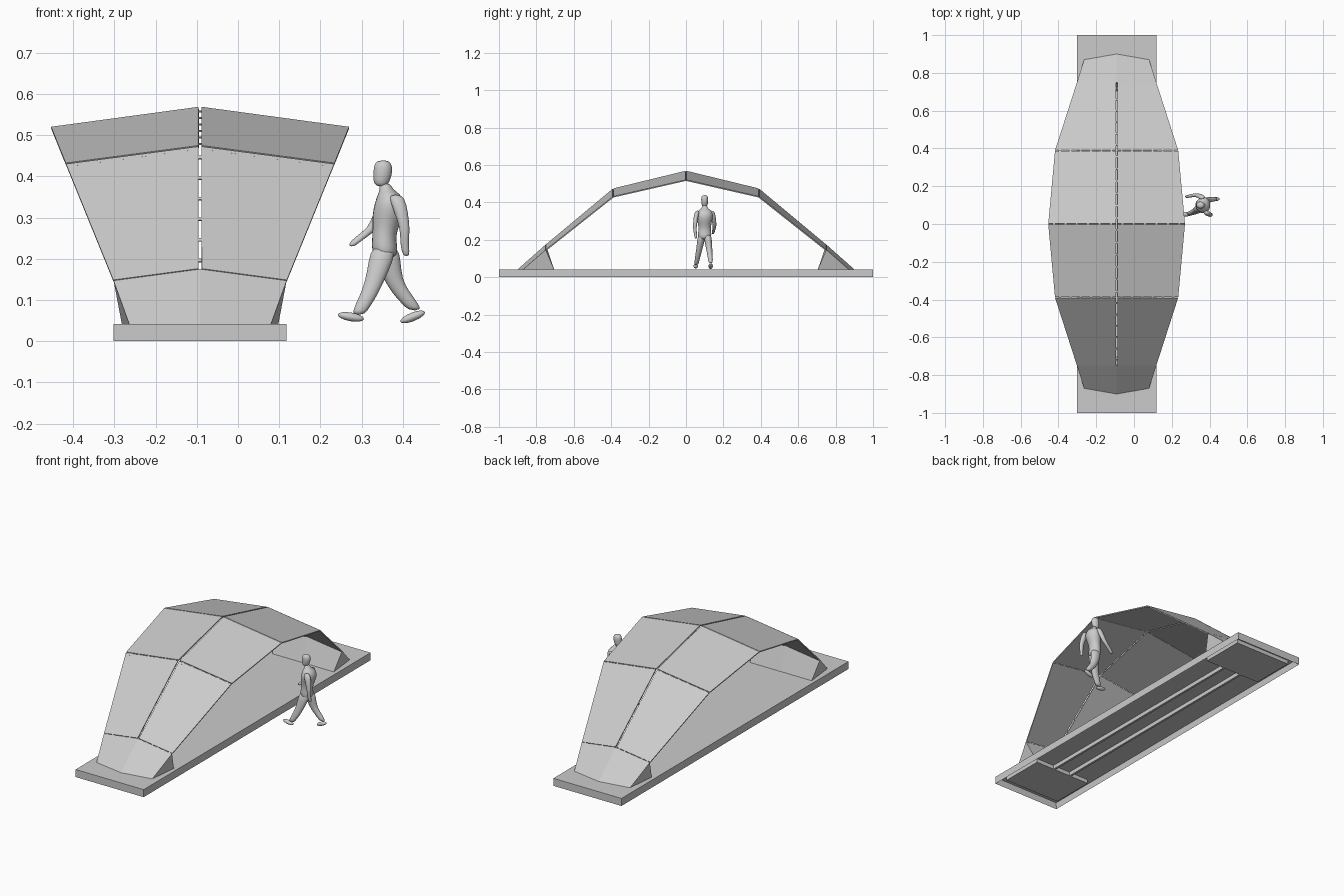
import bpy, bmesh, math
from mathutils import Vector, Matrix

if "Cube" in bpy.data.objects:
    bpy.data.objects.remove(bpy.data.objects["Cube"])

CX = -0.092          # centre line of the shelter
BASE_TOP = 0.042
# rows of the roof: y, ridge z, edge half width, edge z
ROWS = [(0.0, 0.570, 0.362, 0.521), (0.39, 0.475, 0.326, 0.432), (0.75, 0.175, 0.21, 0.147)]


def add_mesh(name, verts, faces, smooth=False):
    me = bpy.data.meshes.new(name)
    me.from_pydata([tuple(v) for v in verts], [], faces)
    bm = bmesh.new()
    bm.from_mesh(me)
    bmesh.ops.recalc_face_normals(bm, faces=bm.faces)
    for f in bm.faces:
        f.smooth = smooth
    bm.to_mesh(me)
    bm.free()
    ob = bpy.data.objects.new(name, me)
    bpy.context.collection.objects.link(ob)
    return ob


def slab(name, pts, thick):
    """Quad thickened downwards along its normal."""
    n = (pts[2] - pts[0]).cross(pts[3] - pts[1]).normalized()
    if n.z < 0:
        n = -n
    verts = pts + [p - n * thick for p in pts]
    faces = [(0, 1, 2, 3), (7, 6, 5, 4)] + [(i, (i + 1) % 4, (i + 1) % 4 + 4, i + 4) for i in range(4)]
    return add_mesh(name, verts, faces)


def box(name, x0, x1, y0, y1, z0, z1):
    return slab(name, [Vector((x0, y0, z1)), Vector((x1, y0, z1)),
                       Vector((x1, y1, z1)), Vector((x0, y1, z1))], z1 - z0)


# hollow base tray, open underneath
tray = box("base", CX - 0.21, CX + 0.21, -1, 1, 0, BASE_TOP)
bm = bmesh.new()
bm.from_mesh(tray.data)
bottom = min(bm.faces, key=lambda f: f.calc_center_median().z)
bmesh.ops.inset_region(bm, faces=[bottom], thickness=0.008)
bmesh.ops.translate(bm, verts=bottom.verts[:], vec=(0, 0, BASE_TOP - 0.008))
bm.to_mesh(tray.data)
bm.free()

# stiffeners inside the base
for s in (-1, 1):
    box("base_rail", CX + s * 0.055 - 0.006, CX + s * 0.055 + 0.006, -0.72, 0.72, 0.012, 0.036)
    y0, y1 = sorted((s * 0.70, s * 0.95))
    box("base_end_block", CX - 0.175, CX + 0.175, y0, y1, 0.012, 0.036)


def ridge(r, sy):
    return Vector((CX, sy * ROWS[r][0], ROWS[r][1]))


def edge(r, sx, sy):
    return Vector((CX + sx * ROWS[r][2], sy * ROWS[r][0], ROWS[r][3]))


def tabs(name, a, b, across, n):
    """Small connecting tabs bridging the joint from a to b."""
    d = (b - a).normalized() * 0.005
    c = across.normalized() * 0.012
    down = Vector((0, 0, -0.003))
    for i in range(n):
        p = a.lerp(b, (i + 0.5) / n) + down
        slab(name, [p - d - c, p + d - c, p + d + c, p - d + c], 0.003)


# roof panels and their joints
for sy in (-1, 1):
    for r in range(2):
        a, b = ridge(r, sy), ridge(r + 1, sy)
        for sx in (-1, 1):
            c, d = edge(r + 1, sx, sy), edge(r, sx, sy)
            t = 0.006
            pts = [a.lerp(b, t), a.lerp(b, 1 - t), d.lerp(c, 1 - t), d.lerp(c, t)]
            pts[0] = pts[0].lerp(pts[3], 0.004 / ROWS[r][2])
            pts[1] = pts[1].lerp(pts[2], 0.004 / ROWS[r + 1][2])
            slab("roof_panel", pts, 0.006)
            slope = (ridge(min(r + 2, 2), sy) - a)
            tabs("cross_joint_tab", b, c, slope, 6)
            if sy == 1 and r == 0:
                tabs("top_joint_tab", a, d, Vector((0, 1, 0)), 6)
        tabs("ridge_joint_tab", a, b, Vector((1, 0, 0)), 6)

# wedge shaped feet
for sy in (-1, 1):
    y, zr, hw, ze = ROWS[2]
    prof = []
    for x, yo, zt in ((-1, 0.87, ze), (0, 0.90, zr), (1, 0.87, ze)):
        prof += [Vector((CX + x * hw, sy * y, zt)),
                 Vector((CX + x * 0.172, sy * yo, BASE_TOP)),
                 Vector((CX + x * 0.19, sy * 0.705, BASE_TOP))]
    faces = [(0, 1, 2), (6, 8, 7)]
    for k in (0, 3):
        for i in range(3):
            j = (i + 1) % 3
            faces.append((k + i, k + j, k + 3 + j, k + 3 + i))
    add_mesh("foot", prof, faces)


def loft(name, rings, n=12):
    """Smooth body from horizontal elliptical rings (x, y, z, rx, ry)."""
    verts, faces = [], []
    for x, y, z, rx, ry in rings:
        for i in range(n):
            a = 2 * math.pi * i / n
            verts.append((x + rx * math.cos(a), y + ry * math.sin(a), z))
    for k in range(len(rings) - 1):
        for i in range(n):
            j = (i + 1) % n
            faces.append((k * n + i, k * n + j, (k + 1) * n + j, (k + 1) * n + i))
    faces.append(tuple(range(n)))
    faces.append(tuple(range((len(rings) - 1) * n, len(rings) * n)))
    ob = add_mesh(name, verts, faces, True)
    ob.modifiers.new("smooth", 'SUBSURF').levels = 1


# walking figure, heading towards -x
loft("figure_torso", [(0.356, 0.1, 0.385, 0.014, 0.014), (0.360, 0.1, 0.368, 0.016, 0.016),
                      (0.367, 0.1, 0.358, 0.028, 0.036), (0.369, 0.1, 0.335, 0.039, 0.048),
                      (0.364, 0.1, 0.305, 0.040, 0.042), (0.357, 0.1, 0.272, 0.031, 0.034),
                      (0.354, 0.1, 0.245, 0.030, 0.036), (0.357, 0.1, 0.218, 0.034, 0.038),
                      (0.357, 0.1, 0.200, 0.022, 0.030)])
loft("figure_head", [(0.350, 0.1, 0.375, 0.010, 0.010), (0.347, 0.1, 0.383, 0.019, 0.016),
                     (0.351, 0.1, 0.400, 0.023, 0.019), (0.352, 0.1, 0.420, 0.024, 0.020),
                     (0.352, 0.1, 0.433, 0.020, 0.017), (0.352, 0.1, 0.439, 0.010, 0.009)])
loft("figure_front_arm", [(0.362, 0.138, 0.357, 0.014, 0.010), (0.356, 0.145, 0.335, 0.019, 0.014),
                          (0.335, 0.152, 0.285, 0.015, 0.011), (0.322, 0.153, 0.270, 0.015, 0.010),
                          (0.295, 0.148, 0.250, 0.014, 0.008), (0.281, 0.145, 0.238, 0.012, 0.008),
                          (0.276, 0.144, 0.230, 0.006, 0.005)])
loft("figure_back_arm", [(0.382, 0.062, 0.357, 0.016, 0.010), (0.390, 0.055, 0.335, 0.020, 0.014),
                         (0.402, 0.049, 0.290, 0.014, 0.011), (0.405, 0.047, 0.265, 0.012, 0.010),
                         (0.404, 0.050, 0.235, 0.010, 0.008), (0.407, 0.052, 0.218, 0.010, 0.008),
                         (0.409, 0.053, 0.206, 0.006, 0.005)])
loft("figure_front_leg", [(0.354, 0.085, 0.232, 0.030, 0.020), (0.347, 0.080, 0.195, 0.031, 0.021),
                          (0.333, 0.071, 0.150, 0.024, 0.017), (0.319, 0.064, 0.115, 0.022, 0.015),
                          (0.302, 0.058, 0.085, 0.020, 0.013), (0.292, 0.055, 0.063, 0.016, 0.011)])
loft("figure_back_leg", [(0.360, 0.115, 0.232, 0.030, 0.020), (0.366, 0.119, 0.195, 0.030, 0.021),
                         (0.376, 0.124, 0.150, 0.023, 0.017), (0.394, 0.128, 0.120, 0.023, 0.015),
                         (0.417, 0.131, 0.092, 0.021, 0.013), (0.430, 0.132, 0.074, 0.016, 0.011)])

# shoes
for name, loc, tilt in (("figure_front_shoe", (0.274, 0.052, 0.059), 10),
                        ("figure_back_shoe", (0.424, 0.132, 0.059), -22)):
    bpy.ops.mesh.primitive_uv_sphere_add(segments=16, ring_count=8, radius=1, location=loc,
                                         rotation=(0, math.radians(tilt), 0))
    ob = bpy.context.object
    ob.name = name
    ob.scale = (0.032, 0.012, 0.0105)
    bpy.ops.object.shade_smooth()
